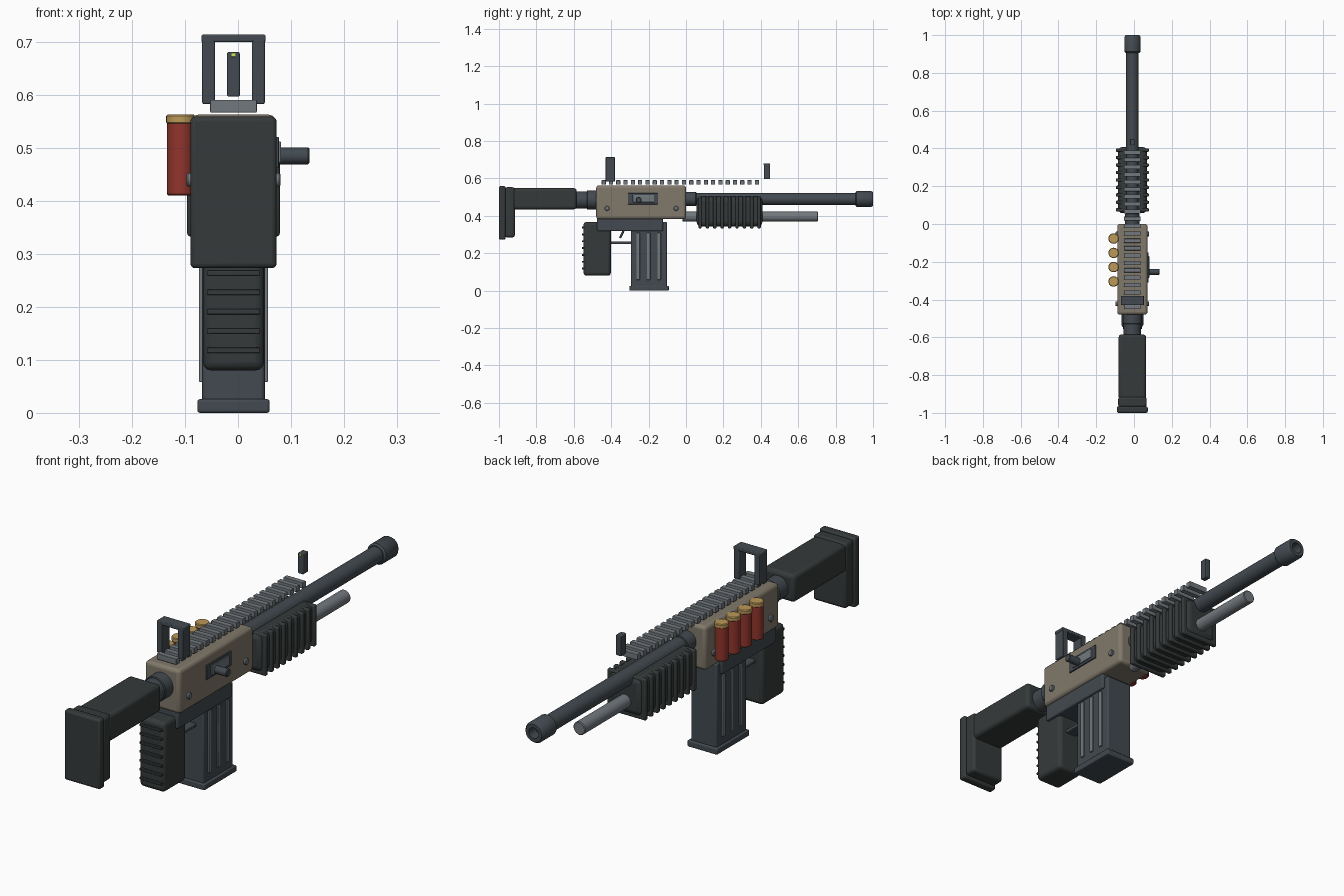
import bpy, bmesh, math
from mathutils import Matrix, Vector

if "Cube" in bpy.data.objects:
    bpy.data.objects.remove(bpy.data.objects["Cube"])

CX = -0.0085  # centreline of the long axis


def material(name, rgb):
    m = bpy.data.materials.new(name)
    m.diffuse_color = (*rgb, 1)
    m.use_nodes = True
    m.node_tree.nodes["Principled BSDF"].inputs["Base Color"].default_value = m.diffuse_color
    return m


GUN = material("gunmetal", (0.055, 0.068, 0.08))
POLY = material("polymer", (0.036, 0.042, 0.042))
TAN = material("tan", (0.22, 0.19, 0.145))
STEEL = material("steel", (0.17, 0.19, 0.21))
RED = material("shell_red", (0.28, 0.035, 0.025))
BRASS = material("brass", (0.5, 0.32, 0.1))
GLOW = material("sight_dot", (0.6, 0.8, 0.1))


def finish(name, bm, mat, bevel=0):
    bmesh.ops.recalc_face_normals(bm, faces=bm.faces)
    me = bpy.data.meshes.new(name)
    bm.to_mesh(me)
    bm.free()
    me.materials.append(mat)
    ob = bpy.data.objects.new(name, me)
    bpy.context.collection.objects.link(ob)
    if bevel:
        b = ob.modifiers.new("bevel", 'BEVEL')
        b.width, b.segments, b.limit_method = bevel, 3, 'ANGLE'
    bpy.ops.object.select_all(action='DESELECT')
    ob.select_set(True)
    bpy.context.view_layer.objects.active = ob
    bpy.ops.object.shade_smooth_by_angle(angle=math.radians(35))
    return ob


def box(name, x, y, z, mat, bevel=0.003):
    """Box from (min, max) ranges; a single x number is a width on the centreline."""
    if not isinstance(x, tuple):
        x = (CX - x / 2, CX + x / 2)
    lo, hi = map(Vector, zip(x, y, z))
    bm = bmesh.new()
    bmesh.ops.create_cube(bm, size=1, matrix=Matrix.Translation((lo + hi) / 2)
                          @ Matrix.Diagonal((*(hi - lo), 1)))
    return finish(name, bm, mat, bevel)


def lathe(name, profile, origin, axis, mat, sides=32):
    """Turn (radius, distance) points about an axis through origin."""
    bm = bmesh.new()
    rot = Vector((0, 0, 1)).rotation_difference(Vector(axis)).to_matrix()
    rings = []
    for r, d in profile:
        rings.append([bm.verts.new(Vector(origin) + rot @ Vector((
            r * math.cos(2 * math.pi * i / sides), r * math.sin(2 * math.pi * i / sides), d)))
            for i in range(sides)])
    for a, b in zip(rings, rings[1:]):
        for i in range(sides):
            j = (i + 1) % sides
            bm.faces.new((a[i], a[j], b[j], b[i]))
    bm.faces.new(rings[0])
    bm.faces.new(rings[-1])
    return finish(name, bm, mat)


def rod(name, r, length, origin, axis, mat, c=0.003):
    return lathe(name, [(r - c, 0), (r, c), (r, length - c), (r - c, length)], origin, axis, mat)


Y = (0, 1, 0)

# Stock
box("butt_pad", 0.163, (-1.0, -0.965), (0.273, 0.559), POLY, 0.009)
box("stock_heel", 0.15, (-0.97, -0.915), (0.285, 0.553), POLY, 0.012)
box("stock_body", 0.145, (-0.93, -0.585), (0.435, 0.548), POLY, 0.015)
rod("stock_tube", 0.046, 0.17, (CX, -0.62, 0.485), Y, GUN)
rod("stock_collar", 0.051, 0.06, (CX, -0.53, 0.485), Y, GUN)

# Receiver
box("upper_receiver", 0.16, (-0.48, 0.0), (0.382, 0.563), TAN, 0.014)
box("lower_receiver", 0.138, (-0.476, -0.123), (0.318, 0.39), GUN, 0.007)
for side in (-1, 1):
    for y in (-0.422, -0.053):
        rod("receiver_pin", 0.013, 0.012, (CX + side * 0.077, y, 0.44), (side, 0, 0), STEEL)

# Ejection port and bolt handle
box("ejection_port", (0.06, 0.077), (-0.311, -0.15), (0.462, 0.521), GUN, 0.002)
box("bolt", (0.065, 0.081), (-0.285, -0.17), (0.472, 0.512), STEEL, 0.002)
rod("bolt_handle", 0.016, 0.065, (0.07, -0.253, 0.485), (1, 0, 0), GUN)

# Barrel, muzzle and magazine tube
rod("barrel", 0.033, 0.94, (CX, -0.02, 0.49), Y, GUN)
rod("barrel_collar", 0.038, 0.06, (CX, -0.005, 0.49), Y, GUN)
lathe("muzzle", [(0.036, 0), (0.043, 0.007), (0.043, 0.085), (0.036, 0.095), (0.022, 0.095),
                 (0.022, 0.05)], (CX, 0.905, 0.49), Y, GUN)
rod("magazine_tube", 0.027, 0.725, (CX, -0.02, 0.396), Y, STEEL)

# Handguard with ribs
box("handguard", 0.155, (0.057, 0.408), (0.342, 0.503), POLY, 0.025)
for i in range(9):
    y = 0.075 + i * 0.0395
    box("handguard_rib", 0.175, (y - 0.009, y + 0.009), (0.333, 0.503), POLY, 0.006)

# Top rail
for i in range(22):
    y = -0.44 + i * 0.039
    box("rail_slat", 0.088, (y - 0.011, y + 0.011), (0.567, 0.591), STEEL, 0.002)

# Sights
for side in (-1, 1):
    x = CX + side * 0.047
    box("rear_sight_post", (x - 0.012, x + 0.012), (-0.43, -0.38), (0.583, 0.705), GUN)
box("rear_sight_bridge", 0.121, (-0.43, -0.38), (0.7, 0.714), GUN)
box("front_sight", 0.024, (0.417, 0.45), (0.597, 0.681), GUN)
box("front_sight_dot", 0.008, (0.414, 0.422), (0.672, 0.68), GLOW, 0.001)

# Spare shells on the left side
for y in (-0.077, -0.153, -0.228, -0.304):
    rod("shell_hull", 0.026, 0.14, (-0.108, y, 0.41), (0, 0, 1), RED)
    rod("shell_base", 0.0275, 0.018, (-0.108, y, 0.545), (0, 0, 1), BRASS)

# Grip with ridges on its back
box("grip", 0.116, (-0.548, -0.402), (0.08, 0.367), POLY, 0.016)
for i in range(7):
    z = 0.118 + i * 0.0365
    box("grip_ridge", 0.1, (-0.556, -0.535), (z - 0.005, z + 0.005), POLY, 0.002)

# Trigger and guard
box("trigger_guard", 0.05, (-0.41, -0.285), (0.249, 0.263), GUN)
trigger = box("trigger", 0.02, (-0.006, 0.006), (-0.025, 0.025), GUN)
trigger.location = (0, -0.342, 0.304)
trigger.rotation_euler.x = -math.radians(25)

# Box magazine
box("magazine", 0.118, (-0.295, -0.102), (0.02, 0.367), GUN, 0.006)
box("magazine_floor", 0.136, (-0.302, -0.092), (0.0, 0.026), GUN, 0.005)
for side in (-1, 1):
    for y in (-0.256, -0.2, -0.144):
        x = CX + side * 0.06
        box("magazine_rib", (x - 0.005, x + 0.005), (y - 0.009, y + 0.009), (0.058, 0.31), STEEL, 0.002)
